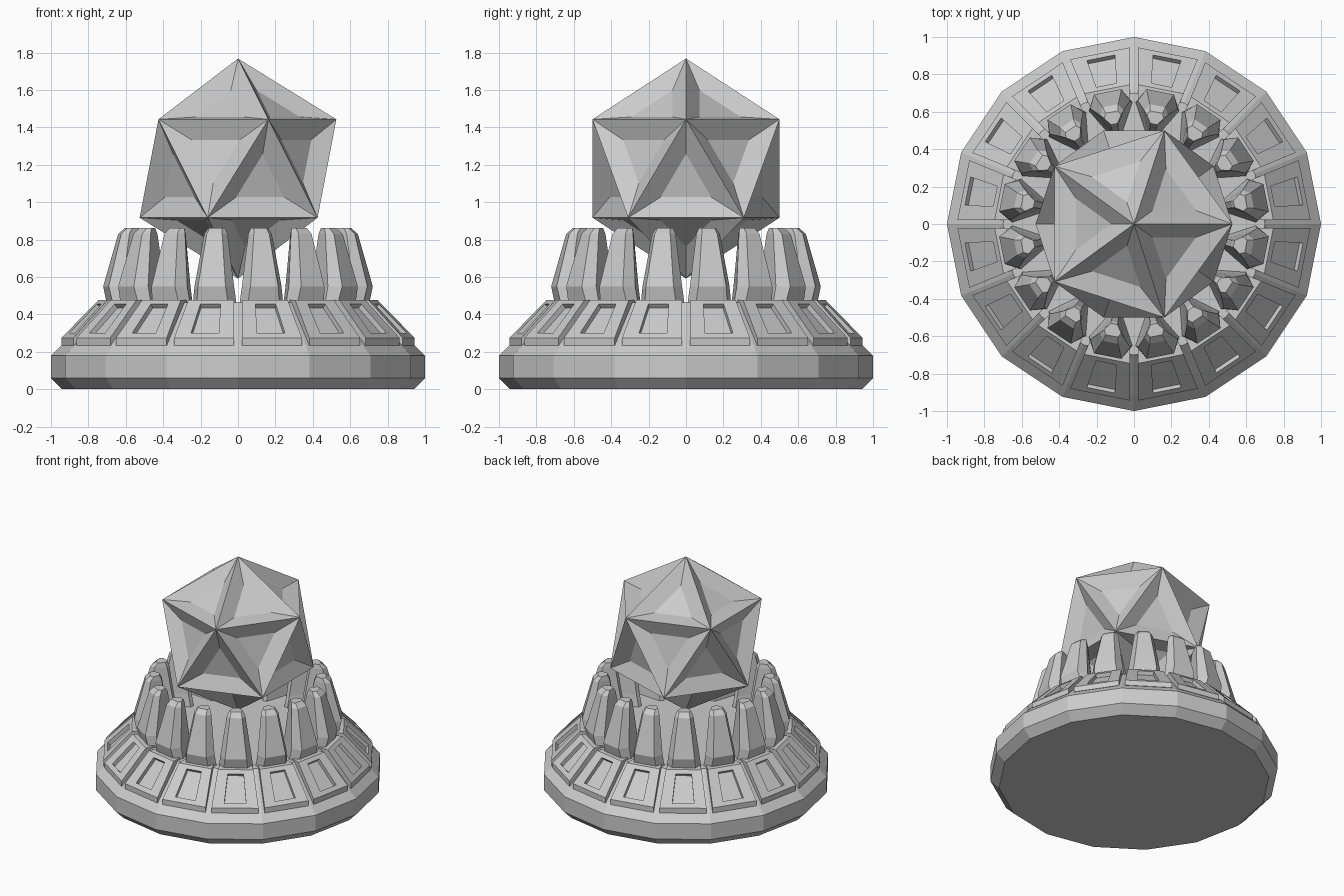
import bpy, bmesh
from math import sin, cos, tan, pi
from mathutils import Vector

if "Cube" in bpy.data.objects:
    bpy.data.objects.remove(bpy.data.objects["Cube"])

N = 16
STEP = 2 * pi / N


def finish(bm, name):
    bmesh.ops.recalc_face_normals(bm, faces=bm.faces)
    me = bpy.data.meshes.new(name)
    bm.to_mesh(me)
    bm.free()
    ob = bpy.data.objects.new(name, me)
    bpy.context.collection.objects.link(ob)
    return ob


def loft(bm, rings):
    """Skin a list of closed rings and cap both ends."""
    vs = [[bm.verts.new(p) for p in r] for r in rings]
    n = len(vs[0])
    for a, b in zip(vs, vs[1:]):
        for i in range(n):
            j = (i + 1) % n
            bm.faces.new((a[i], a[j], b[j], b[i]))
    bm.faces.new(vs[0][::-1])
    bm.faces.new(vs[-1])


def polar(u, v, z, k):
    """Radial u, tangential v, in the middle of sector k."""
    a = (k + 0.5) * STEP
    return Vector((u * cos(a) - v * sin(a), u * sin(a) + v * cos(a), z))


# 16-sided plinth with a recessed core that shows in the grooves
profile = [(.94, 0), (1, .06), (1, .18), (.94, .24), (.92, .26), (.70, .465)]
bm = bmesh.new()
loft(bm, [[(r * cos(i * STEP), r * sin(i * STEP), z) for i in range(N)]
          for r, z in profile])
finish(bm, "plinth")

# Sloping panels, each with a sunken window
bm = bmesh.new()
sink = Vector((-.65, 0, -.76)) * .028
for k in range(N):
    def row(u, z):
        w = u * tan(STEP / 2) - .022
        return [bm.verts.new(polar(u, s * w, z, k)) for s in (-1, 1)]

    rows = [row(.86, .235), row(.93, .235), row(.93, .275), row(.735, .478), row(.66, .478), row(.66, .44)]
    for i, (a, b) in enumerate(zip(rows, rows[1:])):
        if i != 2:
            bm.faces.new((a[0], a[1], b[1], b[0]))
    for s in (0, 1):
        bm.faces.new([r[s] for r in rows])
    lo, hi = rows[2], rows[3]
    outer = [lo[0], lo[1], hi[1], hi[0]]
    corners = [(.906, -.076, .30), (.906, .076, .30), (.757, .055, .455), (.757, -.055, .455)]
    rim = [bm.verts.new(polar(*c, k)) for c in corners]
    floor = [bm.verts.new(polar(u + sink.x, v, z + sink.z, k)) for u, v, z in corners]
    for a, b in ((outer, rim), (rim, floor)):
        for i in range(4):
            j = (i + 1) % 4
            bm.faces.new((a[i], a[j], b[j], b[i]))
    bm.faces.new(floor)
finish(bm, "panel_ring")

# Ring of faceted claws: z, then (u, half width) of outer, middle, inner corners
levels = [(.465, (.70, .085), (.64, .118), (.46, .015)),
          (.55, (.72, .075), (.65, .108), (.48, .015)),
          (.83, (.645, .042), (.605, .064), (.53, .018)),
          (.862, (.61, .034), (.585, .046), (.545, .018))]
bm = bmesh.new()
for k in range(N):
    loft(bm, [[polar(u, -w, z, k) for u, w in c] + [polar(u, w, z, k) for u, w in c[::-1]]
              for z, *c in levels])
finish(bm, "claw_ring")

# Icosahedral gem with every face dished inwards
R, ZC = .588, 1.18
bm = bmesh.new()
pts = [(0, 0, ZC + R), (0, 0, ZC - R)]
for k in range(10):
    a = k * pi / 5
    s = 1 if k % 2 == 0 else -1
    pts.append((R * .8944 * cos(a), R * .8944 * sin(a), ZC + s * R * .4472))
for p in pts:
    bm.verts.new(p)
bmesh.ops.convex_hull(bm, input=bm.verts[:])
bmesh.ops.recalc_face_normals(bm, faces=bm.faces)
bmesh.ops.inset_individual(bm, faces=bm.faces[:], thickness=.10, depth=-.06, use_even_offset=True)
finish(bm, "gem")
